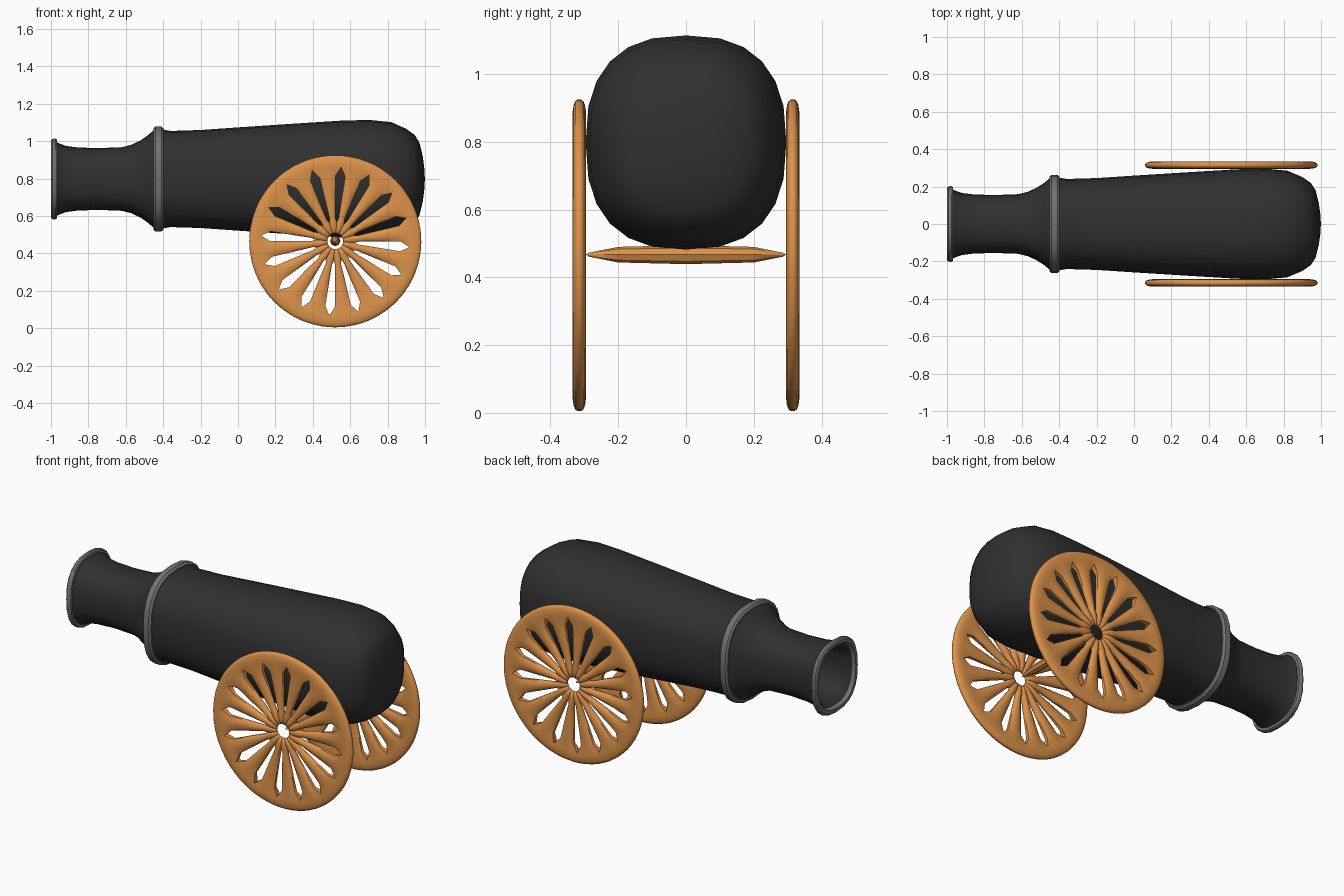
import bpy, bmesh, math

if "Cube" in bpy.data.objects:
    bpy.data.objects.remove(bpy.data.objects["Cube"])

SIDES = 24


def material(name, rgb):
    m = bpy.data.materials.new(name)
    m.diffuse_color = (*rgb, 1)
    m.use_nodes = True
    m.node_tree.nodes["Principled BSDF"].inputs["Base Color"].default_value = m.diffuse_color
    return m


IRON = material("dark_iron", (0.03, 0.03, 0.03))
STEEL = material("grey_metal", (0.17, 0.17, 0.17))
WOOD = material("orange_wood", (0.72, 0.29, 0.07))


def finish(bm, name, mat, loc, angle=40):
    bmesh.ops.remove_doubles(bm, verts=bm.verts, dist=0.0004)
    bmesh.ops.recalc_face_normals(bm, faces=bm.faces)
    me = bpy.data.meshes.new(name)
    bm.to_mesh(me)
    bm.free()
    ob = bpy.data.objects.new(name, me)
    bpy.context.collection.objects.link(ob)
    me.materials.append(mat)
    ob.location = loc
    bpy.ops.object.select_all(action='DESELECT')
    ob.select_set(True)
    bpy.context.view_layer.objects.active = ob
    bpy.ops.object.shade_smooth_by_angle(angle=math.radians(angle))
    return ob


def loft(name, profile, mat, loc, power=2.5, squash=0.937, sides=SIDES, closed=False):
    """Sweep (x, radius) points round the x axis with a squarish section."""
    def bend(v):
        return math.copysign(abs(v) ** (2 / power), v)
    bm = bmesh.new()
    rings = []
    for x, r in profile:
        ring = []
        for k in range(sides):
            a = 2 * math.pi * k / sides
            ring.append(bm.verts.new((x, r * squash * bend(math.cos(a)), r * bend(math.sin(a)))))
        rings.append(ring)
    pairs = list(zip(rings, rings[1:]))
    if closed:
        pairs.append((rings[-1], rings[0]))
    for p, q in pairs:
        for k in range(sides):
            n = (k + 1) % sides
            bm.faces.new((p[k], p[n], q[n], q[k]))
    return finish(bm, name, mat, loc)


# Barrel: bore, neck, flared shoulder and rounded breech
AXIS = (0, 0, 0.798)
loft("barrel", [
    (-0.50, 0), (-0.50, 0.135), (-0.55, 0.14), (-0.93, 0.15), (-0.97, 0.165), (-0.985, 0.185),
    (-0.97, 0.198), (-0.955, 0.19), (-0.92, 0.177), (-0.86, 0.169), (-0.75, 0.165),
    (-0.62, 0.17), (-0.57, 0.183), (-0.52, 0.207), (-0.48, 0.235), (-0.45, 0.262),
    (-0.40, 0.264), (-0.36, 0.257), (-0.2, 0.262), (0.0, 0.276), (0.3, 0.296),
    (0.55, 0.312), (0.7, 0.316), (0.82, 0.304), (0.9, 0.268), (0.945, 0.235),
    (0.97, 0.195), (0.988, 0.12), (0.997, 0.05), (0.999, 0)], IRON, AXIS)

# Bands at the muzzle and shoulder
loft("muzzle_band", [
    (-0.966, 0.19), (-0.968, 0.21), (-0.976, 0.216), (-0.992, 0.215),
    (-1.0, 0.206), (-1.0, 0.186), (-0.98, 0.178)], STEEL, AXIS, closed=True)
loft("shoulder_band", [
    (-0.452, 0.25), (-0.452, 0.270), (-0.442, 0.281), (-0.41, 0.281),
    (-0.398, 0.270), (-0.398, 0.25)], STEEL, AXIS, closed=True)

# Axle: eight-sided, tapering to a point at each end
axle = loft("axle", [
    (-0.295, 0), (-0.285, 0.006), (-0.2, 0.023), (0, 0.028),
    (0.2, 0.023), (0.285, 0.006), (0.295, 0)], WOOD, (0.52, 0, 0.467),
    power=2, squash=1, sides=8)
axle.rotation_euler.z = math.pi / 2


def wheel(name, y):
    """Pierced disc: sixteen broad spokes with pointed slots between them."""
    count, phase = 16, math.radians(-4.5)
    half = math.pi / count
    # radius, slot half width, half thickness at spoke middle and at spoke edge
    rows = [(0.042, 0, 0.005, 0.004), (0.05, 0, 0.014, 0.009), (0.075, 0, 0.018, 0.011),
            (0.105, 0, 0.018, 0.009), (0.125, 0.008, 0.018, 0.007), (0.22, 0.015, 0.019, 0.007),
            (0.30, 0.022, 0.020, 0.008), (0.35, 0.026, 0.020, 0.010), (0.398, 0, 0.020, 0.017),
            (0.42, 0, 0.020, 0.020), (0.443, 0, 0.017, 0.017), (0.455, 0, 0.012, 0.012),
            (0.46, 0, 0.005, 0.005)]
    cols = (-1, -0.6, 0, 0.6, 1)
    bm = bmesh.new()
    for s in range(count):
        mid = phase + (2 * s + 1) * half
        front, back = [], []
        for r, slot, thick, edge in rows:
            spread = half - slot / r
            for side, grid in ((-1, front), (1, back)):
                line = []
                for u in cols:
                    a = mid + u * spread
                    t = edge + (thick - edge) * (1 - abs(u) ** 2.5)
                    line.append(bm.verts.new((r * math.cos(a), side * t, r * math.sin(a))))
                grid.append(line)
        for i in range(len(rows) - 1):
            for g in (front, back):
                for j in range(4):
                    bm.faces.new((g[i][j], g[i][j + 1], g[i + 1][j + 1], g[i + 1][j]))
            # slot walls
            if rows[i][1] or rows[i + 1][1]:
                for j in (0, 4):
                    bm.faces.new((front[i][j], front[i + 1][j], back[i + 1][j], back[i][j]))
        # tread and hub hole
        for i in (0, len(rows) - 1):
            for j in range(4):
                bm.faces.new((front[i][j], front[i][j + 1], back[i][j + 1], back[i][j]))
    return finish(bm, name, WOOD, (0.52, y, 0.465), 50)


# Wheels
wheel("front_wheel", -0.315)
wheel("back_wheel", 0.315)
